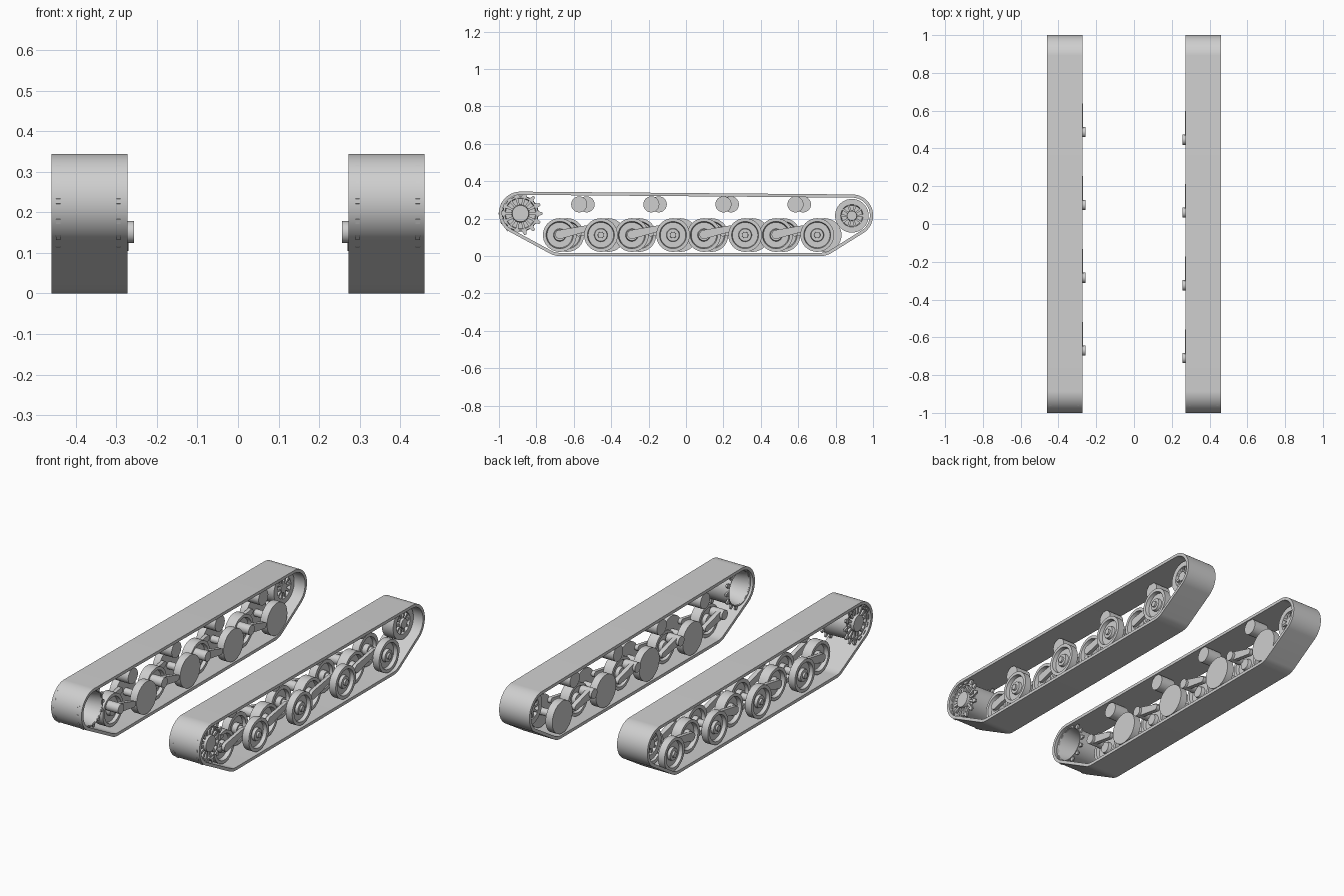
import bpy, bmesh
from math import sin, cos, tau
from mathutils import Vector

cube = bpy.data.objects.get("Cube")
if cube:
    bpy.data.objects.remove(cube)

steel = bpy.data.materials.new("light grey steel")
steel.use_nodes = True
grey = (0.62, 0.62, 0.62, 1)
steel.diffuse_color = grey
steel.node_tree.nodes["Principled BSDF"].inputs["Base Color"].default_value = grey


def finish(bm, name, angle=0.6):
    bmesh.ops.recalc_face_normals(bm, faces=bm.faces[:])
    mesh = bpy.data.meshes.new(name)
    bm.to_mesh(mesh)
    bm.free()
    mesh.materials.append(steel)
    obj = bpy.data.objects.new(name, mesh)
    bpy.context.collection.objects.link(obj)
    bpy.ops.object.select_all(action='DESELECT')
    obj.select_set(True)
    bpy.context.view_layer.objects.active = obj
    bpy.ops.object.shade_smooth_by_angle(angle=angle)


def lathe(name, profile, side, y, z, segments=40):
    """Revolve (x, radius) pairs about a crosswise axle; zero radius closes an end."""
    bm = bmesh.new()
    rings = []
    for x, r in profile:
        if r == 0:
            rings.append([bm.verts.new((side * x, y, z))])
        else:
            rings.append([bm.verts.new((side * x, y + r * cos(tau * i / segments),
                                        z + r * sin(tau * i / segments)))
                          for i in range(segments)])
    for a, b in zip(rings, rings[1:]):
        for i in range(segments):
            j = (i + 1) % segments
            if len(a) == 1:
                bm.faces.new((a[0], b[i], b[j]))
            elif len(b) == 1:
                bm.faces.new((a[i], a[j], b[0]))
            else:
                bm.faces.new((a[i], a[j], b[j], b[i]))
    finish(bm, name)


def wrap(circles, inset=0, steps=128):
    """Outline of a loop pulled tight around (y, z, radius) circles."""
    points = []
    for i in range(steps):
        n = Vector((cos(tau * i / steps), sin(tau * i / steps)))
        y, z, r = max(circles, key=lambda c: c[0] * n.x + c[1] * n.y + c[2])
        points.append(Vector((y, z)) + n * (r - inset))
    return points


def prism(bm, points, x0, x1):
    a = [bm.verts.new((x0, p.x, p.y)) for p in points]
    b = [bm.verts.new((x1, p.x, p.y)) for p in points]
    bm.faces.new(a)
    bm.faces.new(b)
    for i in range(len(a)):
        j = (i + 1) % len(a)
        bm.faces.new((a[i], a[j], b[j], b[i]))


def arm(name, circles, side, x0, x1):
    bm = bmesh.new()
    prism(bm, wrap(circles, steps=32), side * x0, side * x1)
    finish(bm, name)


def radial_bars(name, count, r0, r1, w0, w1, side, x0, x1, y, z):
    """Tapered bars around an axle, used for teeth and spokes."""
    bm = bmesh.new()
    c = Vector((y, z))
    for k in range(count):
        d = Vector((cos(tau * k / count), sin(tau * k / count)))
        t = Vector((-d.y, d.x))
        prism(bm, [c + d * r0 - t * w0, c + d * r1 - t * w1,
                   c + d * r1 + t * w1, c + d * r0 + t * w0], side * x0, side * x1)
    finish(bm, name, 0.3)


def track_belt(side):
    circles = [(-.885, .229, .115), (-.675, .112, .112), (.72, .112, .112),
               (.888, .217, .112), (.62, .275, .061)]
    outer, inner = wrap(circles), wrap(circles, .017)
    bm = bmesh.new()
    loops = [[bm.verts.new((side * x, p.x, p.y)) for p in pts]
             for pts, x in ((outer, .272), (outer, .46), (inner, .46), (inner, .272))]
    for a, b in zip(loops, loops[1:] + loops[:1]):
        for i in range(len(a)):
            j = (i + 1) % len(a)
            bm.faces.new((a[i], a[j], b[j], b[i]))
    finish(bm, "track_belt")


# Wheel cross-sections as (x, radius)
OUTER_WHEEL = [(.408, 0), (.408, .09), (.448, .09), (.448, .072), (.428, .068),
               (.428, .036), (.444, .033), (.444, .017), (.454, .016), (.454, 0)]
INNER_WHEEL = [(.276, 0), (.276, .09), (.318, .09), (.318, .07), (.3, .066),
               (.3, .03), (.33, .03), (.33, 0)]
MIDDLE_WHEEL = [(.33, 0), (.33, .03), (.35, .034), (.35, .068), (.332, .073),
                (.332, .09), (.388, .09), (.388, .073), (.366, .068),
                (.366, .034), (.388, .03), (.388, 0)]
IDLER = [(.335, 0), (.335, .026), (.352, .028), (.352, .056), (.335, .06),
         (.335, .09), (.405, .09), (.405, .06), (.385, .056),
         (.385, .028), (.412, .026), (.412, 0)]
SPROCKET_DRUM = [(.4, 0), (.4, .07), (.286, .093), (.286, .097), (.4, .094),
                 (.44, .094), (.44, .084), (.425, .08), (.425, 0)]

for side, shift in ((1, 0), (-1, .04)):
    track_belt(side)

    # Drive sprocket
    sy, sz = -.885, .227
    lathe("sprocket_drum", SPROCKET_DRUM, side, sy, sz)
    lathe("sprocket_hub", [(.42, 0), (.42, .048), (.452, .044), (.452, 0)], side, sy, sz)
    radial_bars("sprocket_spokes", 14, .04, .085, .005, .008, side, .42, .438, sy, sz)
    for x in (.295, .443):
        radial_bars("sprocket_teeth", 14, .09, .1165, .014, .006,
                    side, x - .005, x + .005, sy, sz)

    # Rear idler
    lathe("idler_wheel", IDLER, side, .887, .215)
    radial_bars("idler_spokes", 10, .022, .06, .005, .006, side, .338, .4, .887, .215)

    # Four repeating suspension units
    for k in range(4):
        y = -.675 + .3855 * k + shift
        z = .112
        lathe("middle_road_wheel", MIDDLE_WHEEL, side, y, z)
        lathe("outer_road_wheel", OUTER_WHEEL, side, y + .22, z)
        lathe("inner_road_wheel", INNER_WHEEL, side, y + .22, z)
        lathe("road_wheel_axle", [(.32, 0), (.32, .02), (.41, .02), (.41, 0)],
              side, y + .22, z)
        arm("outer_swing_arm", [(y, z + .003, .024), (y + .15, z + .037, .016)],
            side, .386, .406)
        arm("inner_swing_arm", [(y - .035, z + .04, .025), (y + .1, z + .01, .017)],
            side, .27, .295)
        lathe("arm_pivot", [(.256, 0), (.256, .027), (.335, .027), (.335, 0)],
              side, y - .035, z + .039, 24)
        lathe("return_roller", [(.28, 0), (.28, .043), (.37, .043), (.37, 0)],
              side, y + .104, .276, 28)
